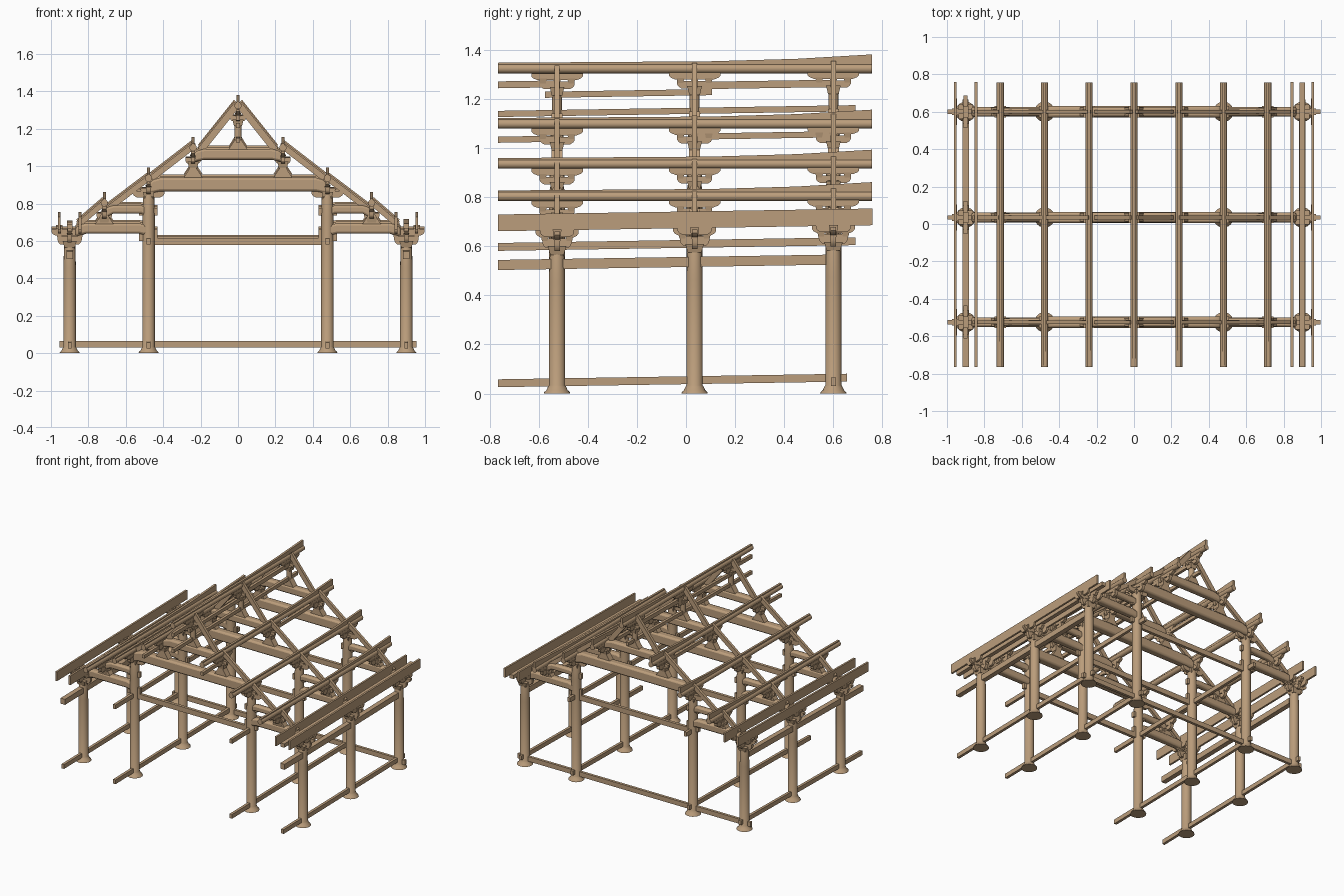
import bpy, bmesh, math
from mathutils import Vector, Matrix

if "Cube" in bpy.data.objects:
    bpy.data.objects.remove(bpy.data.objects["Cube"])

wood = bpy.data.materials.new("tan wood")
wood.use_nodes = True
TAN = (0.50, 0.34, 0.20, 1)
wood.diffuse_color = TAN
wood.node_tree.nodes["Principled BSDF"].inputs["Base Color"].default_value = TAN

ROWS = (-0.525, 0.035, 0.6)
FRONT, BACK = -0.765, 0.757


def lift(y):
    # the frame rises gently towards the back
    return 0.018 * (y - ROWS[0]) / (ROWS[2] - ROWS[0])


def finish(name, bm, bevel=0):
    bmesh.ops.recalc_face_normals(bm, faces=bm.faces)
    me = bpy.data.meshes.new(name)
    bm.to_mesh(me)
    bm.free()
    ob = bpy.data.objects.new(name, me)
    bpy.context.collection.objects.link(ob)
    me.materials.append(wood)
    if bevel:
        mod = ob.modifiers.new("rounded edges", "BEVEL")
        mod.width, mod.segments, mod.limit_method = bevel, 2, "ANGLE"
    bpy.ops.object.select_all(action="DESELECT")
    ob.select_set(True)
    bpy.context.view_layer.objects.active = ob
    bpy.ops.object.shade_smooth_by_angle(angle=math.radians(35))
    return ob


def prism(name, pts, at, thick, along="x", bevel=0):
    # outline in the xz plane (along x) or yz plane (along y), centred on 'at'
    place = (lambda u, d, z: (u, at + d, z)) if along == "x" else (lambda u, d, z: (at + d, u, z))
    bm = bmesh.new()
    a, b = [[bm.verts.new(place(u, d, z)) for u, z in pts] for d in (-thick / 2, thick / 2)]
    bm.faces.new(a)
    bm.faces.new(b)
    for i in range(len(pts)):
        j = (i + 1) % len(pts)
        bm.faces.new((a[i], a[j], b[j], b[i]))
    return finish(name, bm, bevel)


def bar(name, x, y0, y1, z0, z1, width):
    # lengthwise timber following the rise
    return prism(name, [(y0, z0 + lift(y0)), (y1, z0 + lift(y1)), (y1, z1 + lift(y1)), (y0, z1 + lift(y0))],
                 x, width, "y")


def lathe(name, x, y, profile, sides=24):
    bm = bmesh.new()
    rings = [[bm.verts.new((x + r * math.cos(t), y + r * math.sin(t), z))
              for t in (2 * math.pi * k / sides for k in range(sides))] for r, z in profile]
    bm.faces.new(rings[0])
    bm.faces.new(rings[-1])
    for lo, hi in zip(rings, rings[1:]):
        for k in range(sides):
            m = (k + 1) % sides
            bm.faces.new((lo[k], lo[m], hi[m], hi[k]))
    return finish(name, bm)


def arm(name, centre, at, top, half, h, along, thick=0.022):
    # bracket arm with curved lower ends
    side = [(half, top), (half, top - 0.45 * h), (half * 0.92, top - 0.75 * h), (half * 0.75, top - h)]
    pts = [(centre + u, z) for u, z in side] + [(centre - u, z) for u, z in reversed(side)]
    prism(name, pts, at, thick, along)


def block(name, x, y, z0, z1, half):
    # square bearing block, tapered below
    bm = bmesh.new()
    bmesh.ops.create_cube(bm, size=1)
    for v in bm.verts:
        s = 2 * half * (1 if v.co.z > 0 else 0.72)
        v.co = (x + v.co.x * s, y + v.co.y * s, z1 if v.co.z > 0 else z0)
    finish(name, bm)


def moon_beam(name, x0, x1, z0, z1, y, thick, arch=0.012):
    # cambered beam with rounded shoulders and hollowed underside
    h, s = z1 - z0, math.copysign(min(0.06, abs(x1 - x0) * 0.2), x1 - x0)
    pts = [(x0, z0), (x0 + s, z0 + arch), (x1 - s, z0 + arch), (x1, z0), (x1, z0 + 0.6 * h),
           (x1 - 0.3 * s, z0 + 0.85 * h), (x1 - s, z1), (x0 + s, z1), (x0 + 0.3 * s, z0 + 0.85 * h),
           (x0, z0 + 0.6 * h)]
    prism(name, pts, y, thick, "x", 0.012)


def strut(name, x0, z0, x1, z1, y, width):
    d = Vector((x1 - x0, z1 - z0)).normalized() * width / 2
    prism(name, [(x0 - d.y, z0 + d.x), (x1 - d.y, z1 + d.x), (x1 + d.y, z1 - d.x), (x0 + d.y, z0 - d.x)],
          y, 0.02)


def bracket(name, x, y, top, wide=0.105):
    # two stacked lengthwise arms, a cross arm and bearing blocks
    arm(name + "_upper_arm", y, x, top, wide, 0.028, "y")
    arm(name + "_lower_arm", y, x, top - 0.034, wide * 0.68, 0.03, "y")
    arm(name + "_cross_arm", x, y, top - 0.034, 0.042, 0.03, "x")
    for k in (-1, 0, 1):
        block(name + "_small_block", x, y + k * wide * 0.55, top - 0.042, top - 0.022, 0.016)
    block(name + "_main_block", x, y, top - 0.09, top - 0.055, 0.03)


def column(name, x, y, top):
    lathe(name, x, y, [(0.054, 0), (0.052, 0.006), (0.043, 0.014), (0.037, 0.028), (0.033, 0.034),
                       (0.033, top - 0.12), (0.03, top - 0.02), (0.026, top)])


# purlins with a rising wedge strip on top: x -> (centre height, support foot)
PURLINS = {0: (1.323, 1.09), 0.24: (1.098, 0.94), 0.478: (0.935, 0.83), 0.715: (0.803, 0.69)}
R = 0.019
for ax, (zc, foot) in PURLINS.items():
    for x in ([ax, -ax] if ax else [0]):
        rod = lathe("purlin", 0, 0, [(R, FRONT), (R, BACK)], 20)
        rod.data.transform(Matrix.Translation((x, 0, zc)) @ Matrix.Rotation(-math.pi / 2, 4, "X"))
        prism("purlin_wedge", [(FRONT, zc), (BACK, zc), (BACK, zc + 0.058), (0.45, zc + 0.04),
                               (0.1, zc + 0.03), (FRONT, zc + 0.024)], x, 0.016, "y")
        for y in ROWS:
            top = zc - R + lift(y) * 0.3
            bracket("purlin_bracket", x, y, top)
            if ax != 0.478:
                f = foot + lift(y)
                lathe("short_post", x, y, [(0.02, f), (0.02, top - 0.085)], 16)
                prism("post_foot", [(x - 0.05, f), (x + 0.05, f), (x + 0.03, f + 0.03), (x + 0.018, f + 0.05),
                                    (x - 0.018, f + 0.05), (x - 0.03, f + 0.03)], y, 0.045)

# lengthwise joists under the purlins, stepping between bays
bar("ridge_joist", 0, FRONT, ROWS[0], 1.247, 1.275, 0.02)
bar("ridge_joist", 0, ROWS[0] - 0.05, ROWS[1] + 0.07, 1.205, 1.23, 0.02)
bar("ridge_joist", 0, ROWS[1], ROWS[2], 1.23, 1.26, 0.02)
bar("ridge_tie", 0, FRONT, 0.69, 1.13, 1.155, 0.02)

for s in (-1, 1):
    bar("upper_joist", s * 0.24, FRONT, ROWS[0], 1.025, 1.05, 0.02)
    bar("upper_joist", s * 0.24, ROWS[1], ROWS[2], 1.025, 1.05, 0.02)
    bar("inner_tie", s * 0.478, FRONT, 0.69, 0.585, 0.617, 0.02)
    bar("outer_lintel", s * 0.9, FRONT, 0.57, 0.507, 0.548, 0.036)
    for x in (0.478, 0.9):
        bar("ground_sill", s * x, FRONT, 0.655, 0.03, 0.062, 0.02).location.z = 0
    for x in (0.845, 0.955):
        bar("eave_plate", s * x, FRONT, BACK + 0.003, 0.665, 0.733, 0.014)

    for y in ROWS:
        z = lift(y)
        column("outer_column", s * 0.9, y, 0.575 + z)
        column("inner_column", s * 0.478, y, 0.85 + z)

        # outer column head
        block("head_block", s * 0.9, y, 0.565 + z, 0.6 + z, 0.038)
        arm("head_lower_arm", y, s * 0.9, 0.632 + z, 0.06, 0.04, "y")
        arm("head_upper_arm", y, s * 0.9, 0.667 + z, 0.088, 0.032, "y")
        arm("head_lower_cross_arm", s * 0.9, y, 0.625 + z, 0.065, 0.045, "x")
        arm("head_upper_cross_arm", s * 0.905, y, 0.66 + z, 0.092, 0.032, "x")
        for k in (-1, 1):
            block("head_small_block", s * 0.9, y + k * 0.05, 0.622 + z, 0.642 + z, 0.016)
            block("eave_block", s * 0.9 + k * 0.055, y, 0.62 + z, 0.668 + z, 0.018)
            arm("eave_arm", y, s * 0.9 + k * 0.055, 0.667 + z, 0.07, 0.028, "y", 0.016)
        bar("head_cap", s * 0.9, y - 0.03, y + 0.03, 0.65, 0.69, 0.03)

        # aisle beams
        moon_beam("aisle_beam", s * 0.87, s * 0.47, 0.625 + z, 0.695 + z, y, 0.052, 0.014)
        moon_beam("aisle_upper_beam", s * 0.715, s * 0.47, 0.72 + z, 0.79 + z, y, 0.042, 0.026)
        for lo, hi in ((0.6, 0.66), (0.735, 0.775)):
            prism("beam_tenon", [(s * 0.43, lo + z), (s * 0.53, lo + z), (s * 0.53, hi + z), (s * 0.43, hi + z)],
                  y, 0.022)
        arm("column_corbel", s * 0.478, y, 0.868 + z, 0.085, 0.035, "x")

        # sloping struts
        strut("ridge_strut", s * 0.008, 1.325 + z, s * 0.2, 1.085 + z, y, 0.036)
        strut("upper_strut", s * 0.235, 1.11 + z, s * 0.462, 0.935 + z, y, 0.032)
        strut("middle_strut", s * 0.478, 0.935 + z, s * 0.71, 0.76 + z, y, 0.03)
        strut("lower_strut", s * 0.715, 0.805 + z, s * 0.855, 0.685 + z, y, 0.03)

bar("eave_purlin", 0.9, FRONT, BACK, 0.67, 0.698, 0.03)

# cross beams of each frame
for y in ROWS:
    z = lift(y)
    moon_beam("main_beam", -0.478, 0.478, 0.853 + z, 0.938 + z, y, 0.06)
    moon_beam("upper_beam", -0.24, 0.24, 1.022 + z, 1.092 + z, y, 0.052)
    prism("tie_beam", [(-0.478, 0.577 + z), (0.478, 0.577 + z), (0.478, 0.615 + z), (-0.478, 0.615 + z)], y, 0.022)

# rear cross sill
prism("rear_sill", [(-0.955, 0.03), (0.955, 0.03), (0.955, 0.065), (-0.955, 0.065)], ROWS[2], 0.02)
